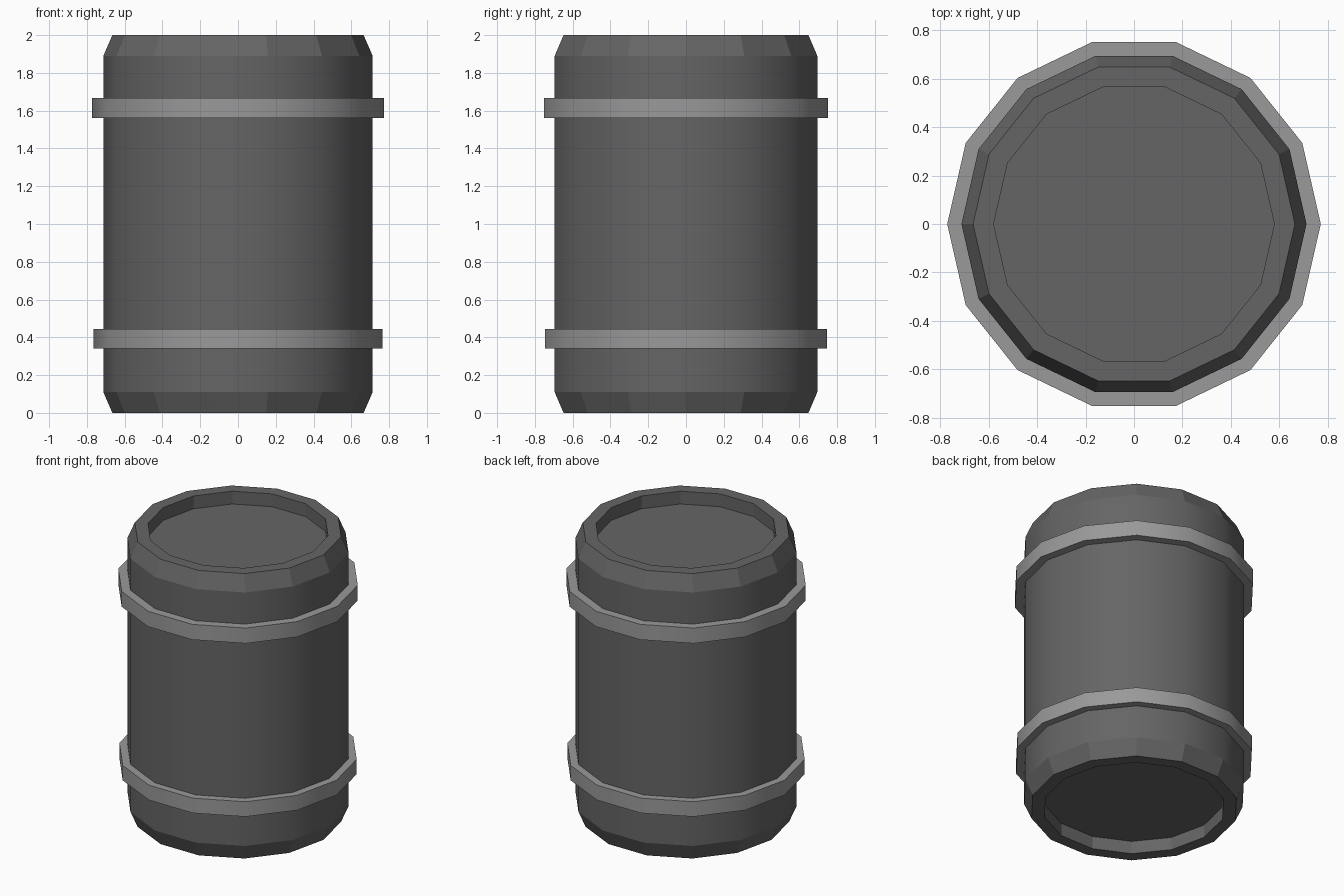
import bpy, math

if "Cube" in bpy.data.objects:
    bpy.data.objects.remove(bpy.data.objects["Cube"])

SIDES = 14


def material(name, value):
    m = bpy.data.materials.new(name)
    m.diffuse_color = (value, value, value, 1)
    m.use_nodes = True
    m.node_tree.nodes["Principled BSDF"].inputs["Base Color"].default_value = m.diffuse_color
    return m


def lathe(name, profile, mat, closed=False, smooth=()):
    """Spin an (r, z) profile about z; open profiles get n-gon caps at both ends."""
    verts = [(r * math.cos(2 * math.pi * i / SIDES), r * math.sin(2 * math.pi * i / SIDES), z)
             for r, z in profile for i in range(SIDES)]
    n = len(profile)
    faces, flags = [], []
    for k in range(n if closed else n - 1):
        a, b = k * SIDES, (k + 1) % n * SIDES
        for i in range(SIDES):
            j = (i + 1) % SIDES
            faces.append((a + i, a + j, b + j, b + i))
            flags.append(k in smooth)
    if not closed:
        faces.append(tuple(reversed(range(SIDES))))
        faces.append(tuple(range((n - 1) * SIDES, n * SIDES)))
        flags += [False, False]
    me = bpy.data.meshes.new(name)
    me.from_pydata(verts, [], faces)
    me.polygons.foreach_set("use_smooth", flags)
    # keep every ring edge sharp, only the vertical edges blend
    for e in me.edges:
        if e.vertices[0] // SIDES == e.vertices[1] // SIDES:
            e.use_edge_sharp = True
    me.materials.append(mat)
    me.update()
    ob = bpy.data.objects.new(name, me)
    bpy.context.collection.objects.link(ob)
    return ob


dark = material("dark_grey", 0.13)
light = material("light_grey", 0.32)

# Barrel body: recessed base, chamfers, straight wall, recessed lid
lathe("barrel_body",
      [(0.58, 0.09), (0.58, 0), (0.665, 0), (0.713, 0.11),
       (0.713, 1.89), (0.665, 2), (0.58, 2), (0.58, 1.91)],
      dark, smooth=(3,))

# Hoops around the body
for name, r, z0, z1 in (("lower_hoop", 0.765, 0.34, 0.445),
                        ("upper_hoop", 0.772, 1.56, 1.668)):
    lathe(name, [(0.705, z0), (r, z0), (r, z1), (0.705, z1)],
          light, closed=True, smooth=(1,))
